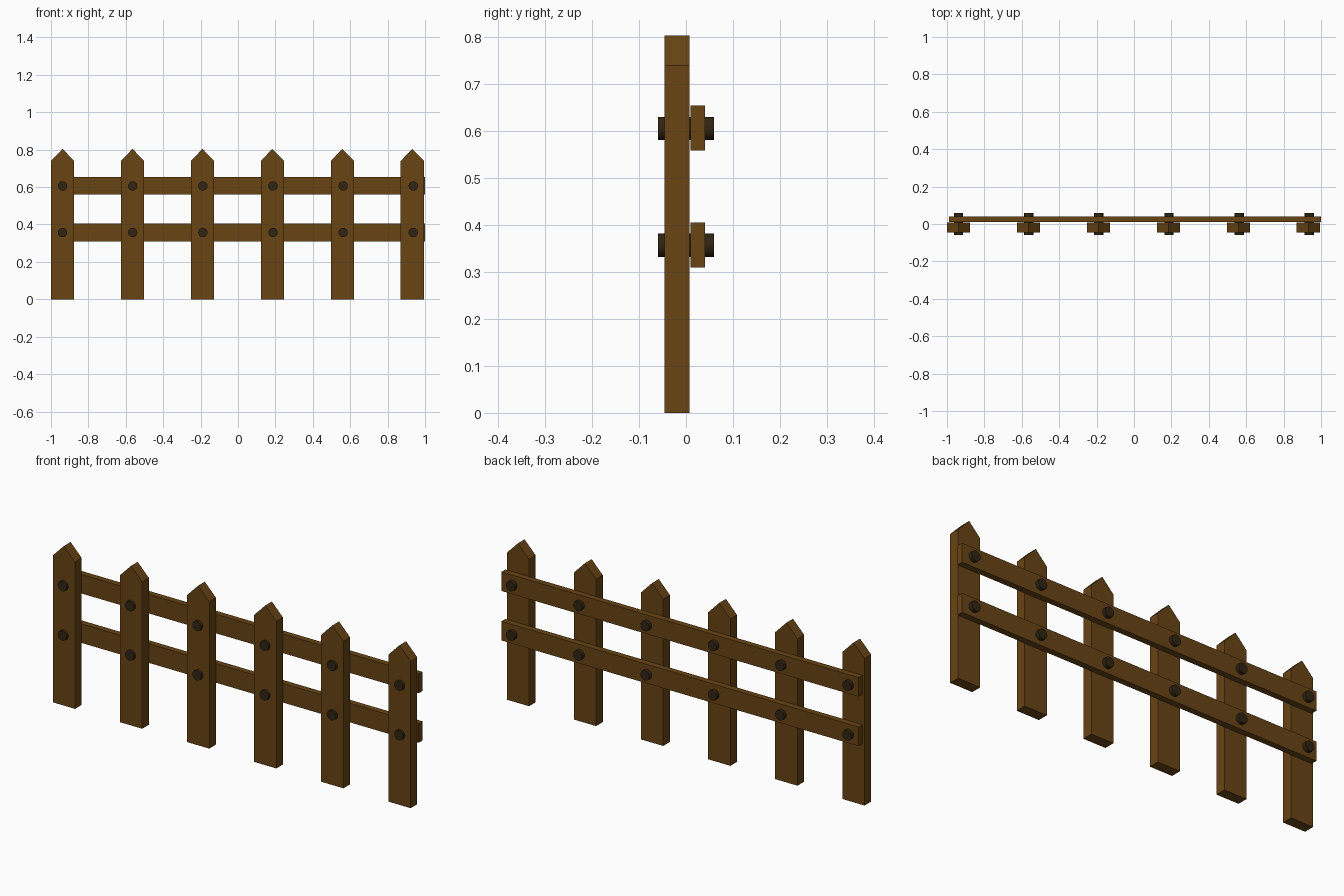
import bpy, bmesh, math

if "Cube" in bpy.data.objects:
    bpy.data.objects.remove(bpy.data.objects["Cube"])


def material(name, color):
    m = bpy.data.materials.new(name)
    m.diffuse_color = (*color, 1)
    m.use_nodes = True
    m.node_tree.nodes["Principled BSDF"].inputs["Base Color"].default_value = m.diffuse_color
    return m


wood = material("wood", (0.14, 0.058, 0.007))
iron = material("dark_iron", (0.03, 0.018, 0.006))


def extruded(name, profile, y0, y1, mat):
    """Extrude an x-z outline from y0 to y1."""
    bm = bmesh.new()
    face = bm.faces.new([bm.verts.new((x, y0, z)) for x, z in profile])
    ext = bmesh.ops.extrude_face_region(bm, geom=[face])
    verts = [v for v in ext["geom"] if isinstance(v, bmesh.types.BMVert)]
    bmesh.ops.translate(bm, verts=verts, vec=(0, y1 - y0, 0))
    bmesh.ops.recalc_face_normals(bm, faces=bm.faces)
    me = bpy.data.meshes.new(name)
    bm.to_mesh(me)
    bm.free()
    me.materials.append(mat)
    ob = bpy.data.objects.new(name, me)
    bpy.context.collection.objects.link(ob)
    return ob


COUNT = 6
HALF = 0.062
RAIL_Z = (0.357, 0.606)

# Pointed pickets
for i in range(COUNT):
    x = -0.938 + i * 0.374
    outline = [(x - HALF, 0), (x + HALF, 0), (x + HALF, 0.74),
               (x, 0.804), (x - HALF, 0.74)]
    extruded(f"picket_{i + 1}", outline, -0.046, 0.007, wood)

for name, z in zip(("lower", "upper"), RAIL_Z):
    # Horizontal rail behind the pickets
    z0, z1 = z - 0.047, z + 0.049
    extruded(f"{name}_rail", [(-0.99, z0), (1, z0), (1, z1), (-0.99, z1)],
             0.01, 0.041, wood)

    # Round bolts passing through picket and rail
    for i in range(COUNT):
        bpy.ops.mesh.primitive_cylinder_add(
            vertices=16, radius=0.025, depth=0.12,
            location=(-0.938 + i * 0.375, 0, z), rotation=(math.pi / 2, 0, 0))
        bolt = bpy.context.object
        bolt.name = f"{name}_bolt_{i + 1}"
        bolt.data.materials.append(iron)
        bpy.ops.object.shade_smooth_by_angle()
